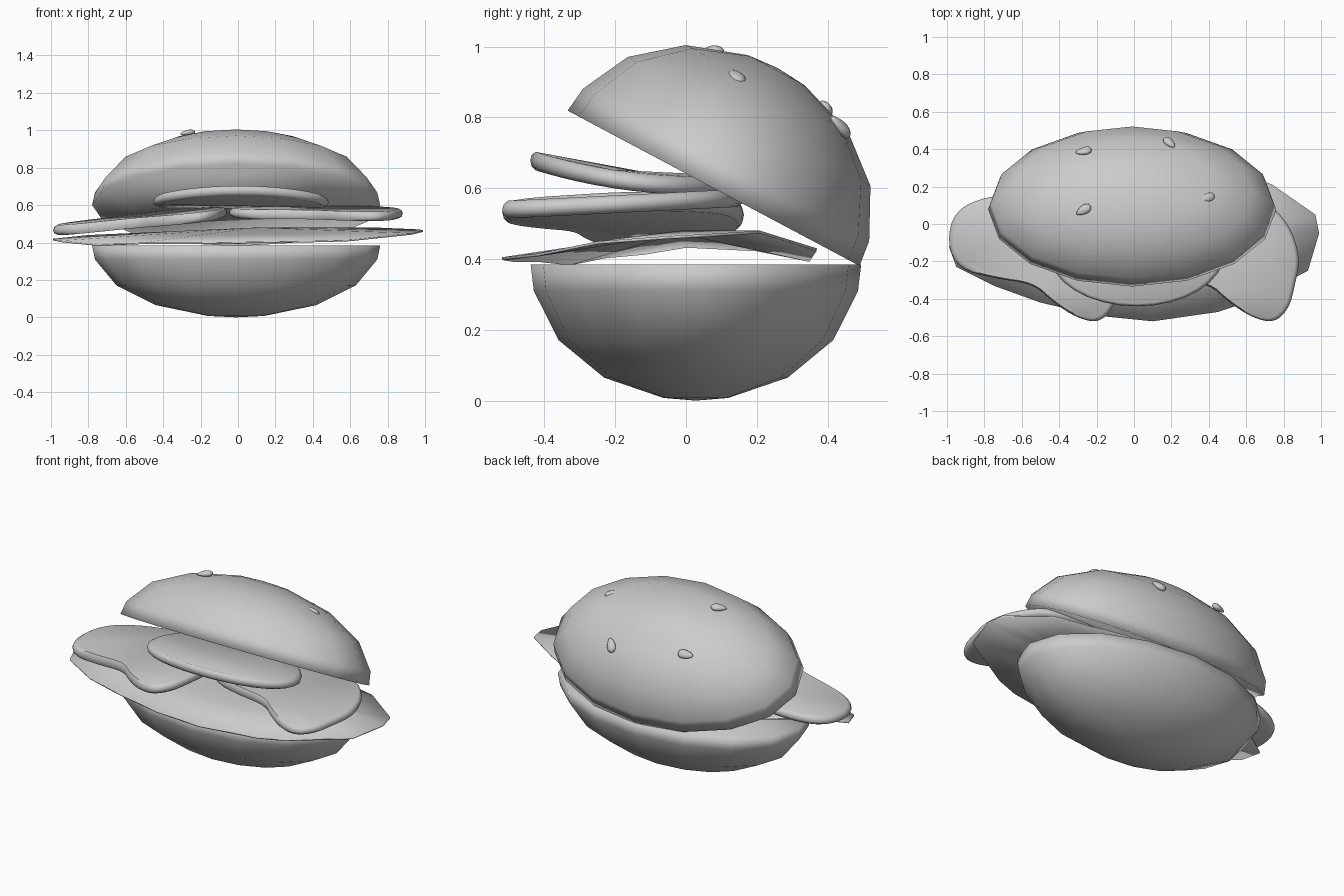
import bpy, bmesh
from math import sin, cos, pi, radians, tau
from mathutils import Vector, Matrix

cube = bpy.data.objects.get("Cube")
if cube:
    bpy.data.objects.remove(cube)

grey = bpy.data.materials.new("plain grey")
grey.use_nodes = True
grey.diffuse_color = (0.6, 0.6, 0.6, 1)
grey.node_tree.nodes["Principled BSDF"].inputs["Base Color"].default_value = grey.diffuse_color


def finish(name, bm, angle=180):
    bmesh.ops.recalc_face_normals(bm, faces=bm.faces)
    mesh = bpy.data.meshes.new(name)
    bm.to_mesh(mesh)
    bm.free()
    mesh.materials.append(grey)
    obj = bpy.data.objects.new(name, mesh)
    bpy.context.collection.objects.link(obj)
    bpy.ops.object.select_all(action='DESELECT')
    obj.select_set(True)
    bpy.context.view_layer.objects.active = obj
    if angle < 180:
        bpy.ops.object.shade_smooth_by_angle(angle=radians(angle))
    else:
        bpy.ops.object.shade_smooth()
    return obj


def bridge(bm, a, b):
    n = len(a)
    for i in range(n):
        bm.faces.new((a[i], a[(i + 1) % n], b[(i + 1) % n], b[i]))


def bun(name, location, tilt, flip):
    # Half ellipsoid with a flat cut side
    bm = bmesh.new()
    rings = []
    for step in (90, 78.75, 56.25, 33.75, 11.25):
        a = radians(step)
        rings.append([bm.verts.new((0.77 * sin(a) * cos(k * tau / 16),
                                    0.467 * sin(a) * sin(k * tau / 16),
                                    flip * 0.385 * cos(a))) for k in range(16)])
    for a, b in zip(rings, rings[1:]):
        bridge(bm, a, b)
    pole = bm.verts.new((0, 0, flip * 0.385))
    for i in range(16):
        bm.faces.new((rings[-1][i], rings[-1][(i + 1) % 16], pole))
    bm.faces.new(rings[0])
    place = Matrix.Translation(location) @ Matrix.Rotation(tilt, 4, 'X')
    bmesh.ops.transform(bm, matrix=place, verts=bm.verts)
    return finish(name, bm)


def smooth_outline(points):
    # Corner cutting rounds a coarse outline
    for _ in range(2):
        pairs = list(zip(points, points[1:] + points[:1]))
        points = [p for a, b in pairs for p in
                  (a.lerp(b, 0.25), a.lerp(b, 0.75))]
    return points


def slice_part(name, outline, height, thickness, offset=0.0):
    # Thin slab with a rounded rim, bent by a height rule
    centre = sum(outline, Vector((0, 0))) / len(outline)
    bm = bmesh.new()
    rings = []
    for inset, level in ((0.05, 0), (0.012, 0.2), (0, 0.5), (0.012, 0.8), (0.05, 1)):
        ring = []
        for p in outline:
            q = p.lerp(centre, inset)
            x = q.x + offset
            ring.append(bm.verts.new((x, q.y, height(x, q.y) + level * thickness)))
        rings.append(ring)
    for a, b in zip(rings, rings[1:]):
        bridge(bm, a, b)
    bm.faces.new(rings[0])
    bm.faces.new(rings[-1])
    return finish(name, bm, 50)


# Buns
bun("bottom_bun", (-0.01, 0.028, 0.385), 0, -1)
bun("top_bun", (-0.01, 0.078, 0.6), radians(-28), 1)

# Tomato slices share one lobed outline
lobed = smooth_outline([Vector(p) for p in (
    (-0.06, -0.1), (0, -0.24), (0.19, -0.29), (0.4, -0.32), (0.51, -0.42),
    (0.63, -0.5), (0.75, -0.53), (0.83, -0.45), (0.86, -0.33), (0.89, -0.18),
    (0.83, 0), (0.7, 0.13), (0.45, 0.17), (0.15, 0.15), (-0.02, 0.07))])
slice_part("left_tomato_slice", lobed, lambda x, y: 0.54 + 0.05 * y, 0.05)
slice_part("right_tomato_slice", lobed,
           lambda x, y: 0.55 + 0.11 * x + 0.04 * y, 0.055, -0.94)

# Upper oval slice
oval = [Vector((0.015 + 0.47 * cos(k * tau / 32), -0.15 + 0.29 * sin(k * tau / 32)))
        for k in range(32)]
slice_part("upper_slice", oval, lambda x, y: 0.6 - 0.12 * y - 0.12 * x * x, 0.052)

# Lettuce: a folded sheet fanned out from its raised middle
edge = [Vector(p) for p in (
    (0.99, -0.05, 0.465), (0.93, -0.25, 0.45), (0.6, -0.42, 0.415),
    (0.45, -0.47, 0.41), (0.1, -0.52, 0.405), (-0.2, -0.49, 0.4),
    (-0.5, -0.42, 0.4), (-0.75, -0.33, 0.39), (-0.95, -0.23, 0.41),
    (-0.99, -0.12, 0.42), (-0.8, 0, 0.44), (-0.5, 0.2, 0.43),
    (0, 0.35, 0.4), (0.35, 0.37, 0.43), (0.74, 0.21, 0.48), (0.97, 0.05, 0.47))]
middle = Vector((0.1, -0.02, 0.48))
bm = bmesh.new()
rims = [[bm.verts.new(p.lerp(middle, t)) for p in edge] for t in (0, 0.5)]
bridge(bm, *rims)
hub = bm.verts.new(middle)
for a, b in zip(rims[1], rims[1][1:] + rims[1][:1]):
    bm.faces.new((a, b, hub))
lettuce = finish("lettuce", bm)
sheet = lettuce.modifiers.new("thickness", 'SOLIDIFY')
sheet.thickness = 0.008

# Seeds: small teardrops lying on the top bun
for number, (x, y, z, turn) in enumerate((
        (-0.27, 0.075, 0.985, 30), (0.39, 0.14, 0.915, 20),
        (-0.27, 0.39, 0.825, 10), (0.19, 0.435, 0.775, 120))):
    bm = bmesh.new()
    bmesh.ops.create_uvsphere(bm, u_segments=12, v_segments=8, radius=1)
    for v in bm.verts:
        taper = 0.75 + 0.25 * v.co.x
        v.co = (0.045 * v.co.x, 0.033 * v.co.y * taper, 0.022 * v.co.z * taper)
    local = Matrix.Rotation(radians(-28), 4, 'X') @ Vector((x + 0.01, 0, 0))
    out = Matrix.Rotation(radians(28), 3, 'X') @ Vector((x + 0.01, y - 0.078, z - 0.6))
    normal = Vector((out.x / 0.77 ** 2, out.y / 0.467 ** 2, out.z / 0.385 ** 2))
    normal = Matrix.Rotation(radians(-28), 3, 'X') @ normal
    lie = Vector((0, 0, 1)).rotation_difference(normal).to_matrix().to_4x4()
    place = Matrix.Translation((x, y, z)) @ lie @ Matrix.Rotation(radians(turn), 4, 'Z')
    bmesh.ops.transform(bm, matrix=place, verts=bm.verts)
    finish(f"seed_{number + 1}", bm)
